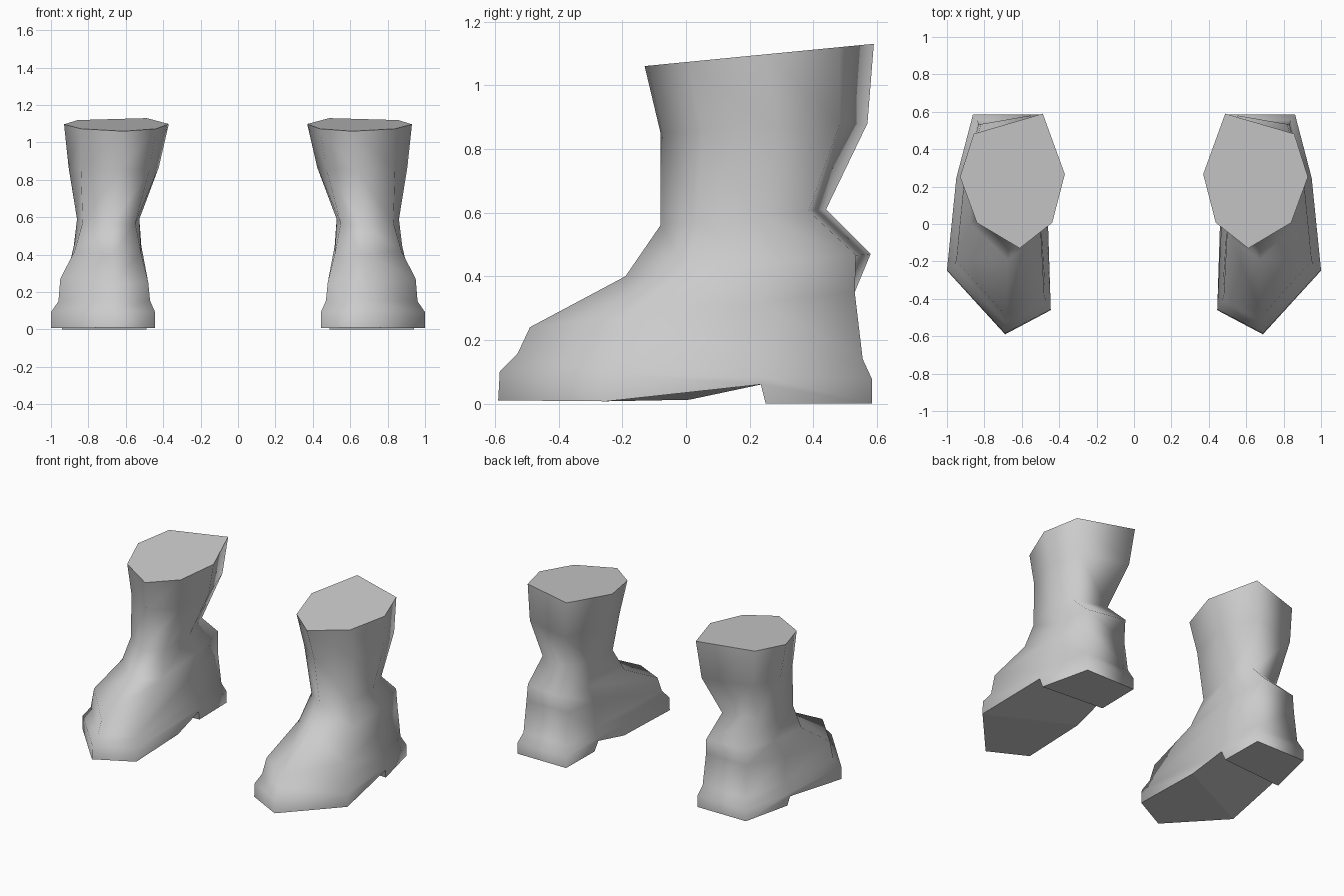
import bpy
import bmesh

cube = bpy.data.objects.get("Cube")
if cube:
    bpy.data.objects.remove(cube)

mat = bpy.data.materials.new("light_grey")
mat.use_nodes = True
grey = (0.6, 0.6, 0.6, 1)
mat.diffuse_color = grey
mat.node_tree.nodes["Principled BSDF"].inputs["Base Color"].default_value = grey

# Seven-sided outlines as fractions of width and length, starting at the toe
# and running outer front, outer side, outer back, inner back, inner side, inner front
CUFF = [(.43, 0), (.84, .19), (1, .53), (.87, .85), (.21, 1), (0, .55), (.12, .19)]
SOLE = [(.44, 0), (1, .29), (.91, .71), (.75, 1), (.09, 1), (.07, .73), (0, .11)]

# Each level: inner x, outer x, front y, back y, front z, back z, blend from cuff to sole
LEVELS = [
    (.37, .93, -.13, .59, 1.06, 1.13, 0),      # cuff
    (.42, .91, -.08, .57, .85, .88, .1),       # shaft
    (.52, .87, -.08, .44, .56, .61, .3),       # ankle
    (.50, .90, -.19, .58, .40, .47, .6),       # instep and heel bulge
    (.48, .95, -.49, .53, .24, .35, 1),        # toe cap
    (.47, .96, -.53, .555, .155, .14, 1),      # top of the sole
    (.445, 1, -.585, .585, .10, .075, 1),      # sole edge
    (.445, 1, -.59, .585, .01, 0, 1),          # ground
]


def level_points(xi, xo, yf, yb, zf, zb, blend):
    points = []
    for (cx, cy), (sx, sy) in zip(CUFF, SOLE):
        fx = cx + (sx - cx) * blend
        fy = cy + (sy - cy) * blend
        points.append((xi + (xo - xi) * fx, yf + (yb - yf) * fy, zf + (zb - zf) * fy))
    return points


def build_boot(name, side):
    bm = bmesh.new()

    def vert(x, y, z):
        return bm.verts.new((x * side, y, z))

    rings = [[vert(*p) for p in level_points(*level)] for level in LEVELS]
    count = len(CUFF)

    # Arch rises toward the heel, whose front corners reach the ground
    toe, outer_front, outer, outer_back, inner_back, inner, inner_front = rings[-1]
    outer.co = (.95 * side, .235, .06)
    inner.co = (.48 * side, .26, .065)
    arch = vert(.46, .01, .012)
    heel_out, heel_in = vert(.94, .25, 0), vert(.49, .285, 0)

    # Shaft, foot and sole walls
    for upper, lower in zip(rings, rings[1:]):
        for i in range(count):
            j = (i + 1) % count
            face = [upper[i], upper[j], lower[j], lower[i]]
            if lower[i] is inner:
                face.insert(3, arch)
            bm.faces.new(face).smooth = True
    bm.faces.new((outer, outer_back, heel_out)).smooth = True
    bm.faces.new((inner, heel_in, inner_back)).smooth = True

    # Flat closing faces: cuff top, heel and front sole
    flats = [
        rings[0],
        (outer, heel_out, heel_in, inner),
        (heel_out, outer_back, inner_back, heel_in),
        (toe, outer_front, arch, inner_front),
        (outer_front, outer, inner, arch),
    ]
    for corners in flats:
        face = bm.faces.new(corners)
        for edge in face.edges:
            edge.smooth = False

    bmesh.ops.recalc_face_normals(bm, faces=bm.faces)
    mesh = bpy.data.meshes.new(name)
    bm.to_mesh(mesh)
    bm.free()
    mesh.materials.append(mat)
    boot = bpy.data.objects.new(name, mesh)
    bpy.context.collection.objects.link(boot)


build_boot("left_boot", 1)
build_boot("right_boot", -1)
